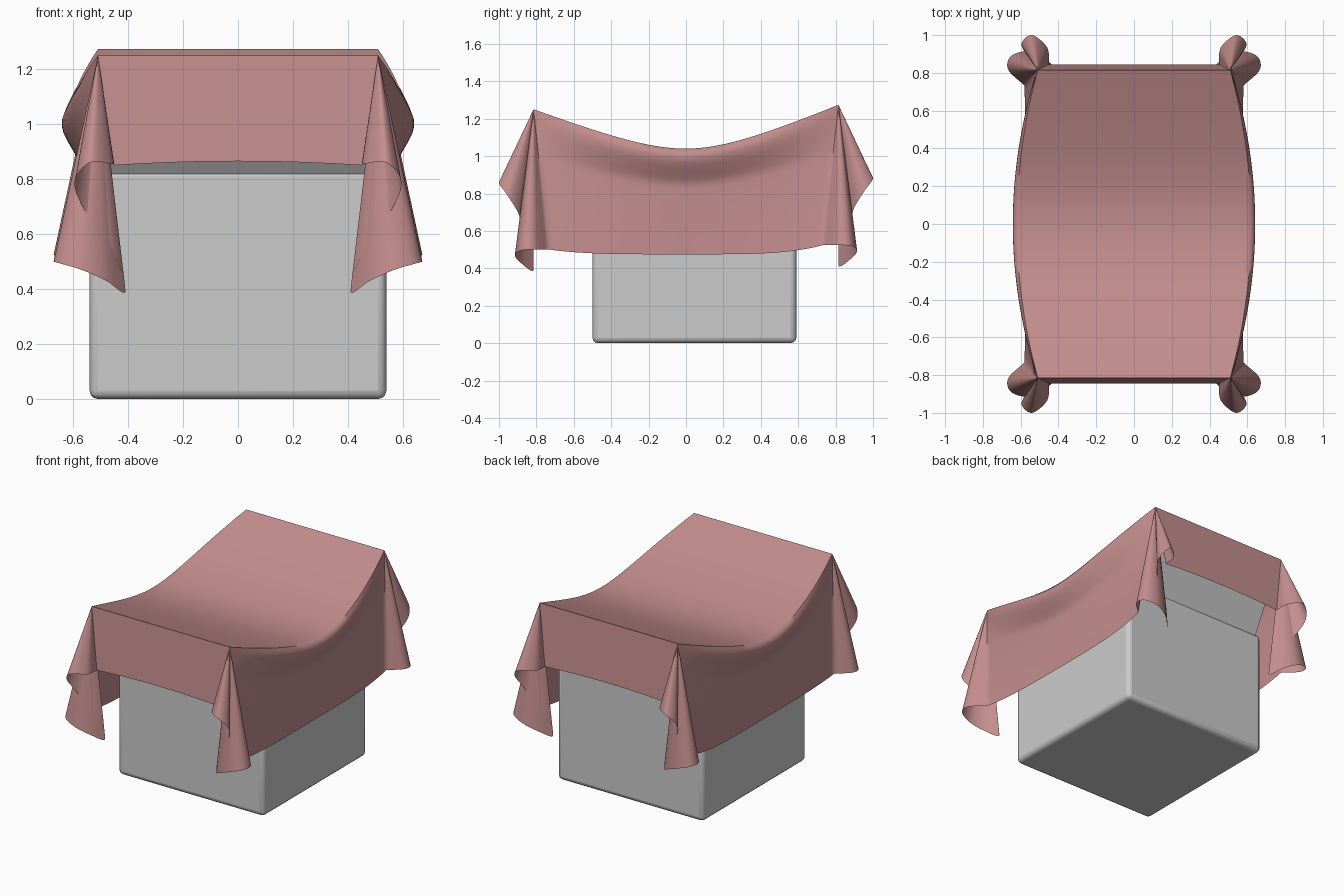
import bpy, bmesh
from mathutils import Vector

if "Cube" in bpy.data.objects:
    bpy.data.objects.remove(bpy.data.objects["Cube"])

HX, HY = 0.51, 0.815          # corner points that hold the cloth up
N = 24                        # steps down every hanging panel


def catmull(pts, s):
    """Smooth curve through pts, s in 0..1."""
    n = len(pts) - 1
    f = min(max(s, 0), 1) * n
    i = min(int(f), n - 1)
    f -= i
    p1, p2 = Vector(pts[i]), Vector(pts[i + 1])
    p0 = Vector(pts[i - 1]) if i > 0 else 2 * p1 - p2
    p3 = Vector(pts[i + 2]) if i + 2 <= n else 2 * p2 - p1
    return 0.5 * (2 * p1 + (p2 - p0) * f + (2 * p0 - 5 * p1 + 4 * p2 - p3) * f * f
                  + (3 * p1 - p0 - 3 * p2 + p3) * f ** 3)


def top_z(y):
    a = 0.392 if y < 0 else 0.436
    return 1.04 + a * ((y * y + 0.1225) ** 0.5 - 0.35)


def half_width(y):
    return HX + 0.11 * (1 - (y / HY) ** 2)


def add_grid(bm, fn, nu, nv):
    v = [[bm.verts.new(fn(i / nu, j / nv)) for j in range(nv + 1)] for i in range(nu + 1)]
    for i in range(nu):
        for j in range(nv):
            bm.faces.new((v[i][j], v[i + 1][j], v[i + 1][j + 1], v[i][j + 1]))


def to_object(bm, name):
    me = bpy.data.meshes.new(name)
    bm.to_mesh(me)
    bm.free()
    ob = bpy.data.objects.new(name, me)
    bpy.context.collection.objects.link(ob)
    return ob


def smooth(ob, angle):
    bpy.ops.object.select_all(action='DESELECT')
    ob.select_set(True)
    bpy.context.view_layer.objects.active = ob
    bpy.ops.object.shade_smooth_by_angle(angle=angle)


# Cloth: sagging top
bm = bmesh.new()


def top(u, v):
    y = HY * (2 * u - 1)
    return ((2 * v - 1) * half_width(y), y, top_z(y))


add_grid(bm, top, 48, 40)

# Side panels: lip bulges out, tucks in at the box rim, then hangs (x, drop)
SIDE = [(0, 0), (0.02, 0.02), (0.018, 0.065), (-0.012, 0.125), (-0.038, 0.17),
        (-0.048, 0.21), (-0.05, 0.39), (-0.05, 0.57)]
samples = [catmull(SIDE, i / 140) for i in range(141)]


def side_offset(t):
    d = t * 0.57
    for a, b in zip(samples, samples[1:]):
        if a.y <= d <= b.y:
            return a.x + (b.x - a.x) * (d - a.y) / max(b.y - a.y, 1e-9)
    return samples[-1].x


def side(sx):
    def fn(u, t):
        y = HY * (2 * u - 1)
        k = 1 - (y / HY) ** 2
        hem = 0.475 + (top_z(HY if y > 0 else -HY) - 0.75 - 0.475) * (y / HY) ** 4
        x = half_width(y) + k * side_offset(t) + (1 - k) * 0.07 * t
        return (sx * x, y * (1 - 0.1 * t), top_z(y) + (hem - top_z(y)) * t)
    return fn


# Front and back panels
def end(sy):
    def fn(u, t):
        x = HX * (2 * u - 1)
        z = top_z(sy * HY) - t * (0.385 + 0.015 * (x / HX) ** 2)
        return (x * (1 - 0.06 / HX * t), sy * (HY + 0.03 * t), z)
    return fn


# Corner folds: hem path as offsets from the corner point (out x, out y, z)
FOLD = [(-0.06, 0.03, -0.40), (-0.05, 0.12, -0.395), (0.03, 0.185, -0.39),
        (0.085, 0.14, -0.46), (0.05, 0.08, -0.56), (-0.05, 0.04, -0.70),
        (-0.10, 0.0, -0.86), (-0.03, 0.07, -0.82), (0.06, 0.10, -0.78),
        (0.145, 0.07, -0.755), (0.155, 0.0, -0.75), (0.07, -0.0815, -0.75)]


def corner(sx, sy):
    def fn(u, t):
        o = catmull(FOLD, u) * t
        return (sx * (HX + o.x), sy * (HY + o.y), top_z(sy * HY) + o.z)
    return fn


for s in (-1, 1):
    add_grid(bm, side(s), 48, N)
    add_grid(bm, end(s), 40, N)
    for r in (-1, 1):
        add_grid(bm, corner(s, r), 66, N)
bmesh.ops.remove_doubles(bm, verts=bm.verts, dist=0.0004)
bmesh.ops.recalc_face_normals(bm, faces=bm.faces)
cloth = to_object(bm, "draped_cloth")
smooth(cloth, 0.9)
mat = bpy.data.materials.new("cloth_rose")
mat.diffuse_color = (0.55, 0.27, 0.27, 1)
mat.use_nodes = True
mat.node_tree.nodes["Principled BSDF"].inputs["Base Color"].default_value = mat.diffuse_color
cloth.data.materials.append(mat)

# Box body with rounded edges
bpy.ops.mesh.primitive_cube_add(size=1, location=(0, 0.045, 0.42))
box = bpy.context.object
box.name = "box_body"
box.scale = (1.08, 1.09, 0.84)
bpy.ops.object.transform_apply(location=False, rotation=False, scale=True)
bev = box.modifiers.new("rounded_edges", 'BEVEL')
bev.width, bev.segments = 0.03, 3
smooth(box, 0.6)

# Flared upper part that carries the cloth
bm = bmesh.new()
ys = [-0.8 + 0.1 * i for i in range(17)]
profile = [(-0.49, 0.81)] + [(y, top_z(y) - 0.02) for y in ys] + [(0.58, 0.81)]
face = bm.faces.new([bm.verts.new((-0.495, y, z)) for y, z in profile])
ext = bmesh.ops.extrude_face_region(bm, geom=[face])
bmesh.ops.translate(bm, vec=(0.99, 0, 0),
                    verts=[g for g in ext["geom"] if isinstance(g, bmesh.types.BMVert)])
bmesh.ops.recalc_face_normals(bm, faces=bm.faces)
smooth(to_object(bm, "flared_top"), 0.5)
